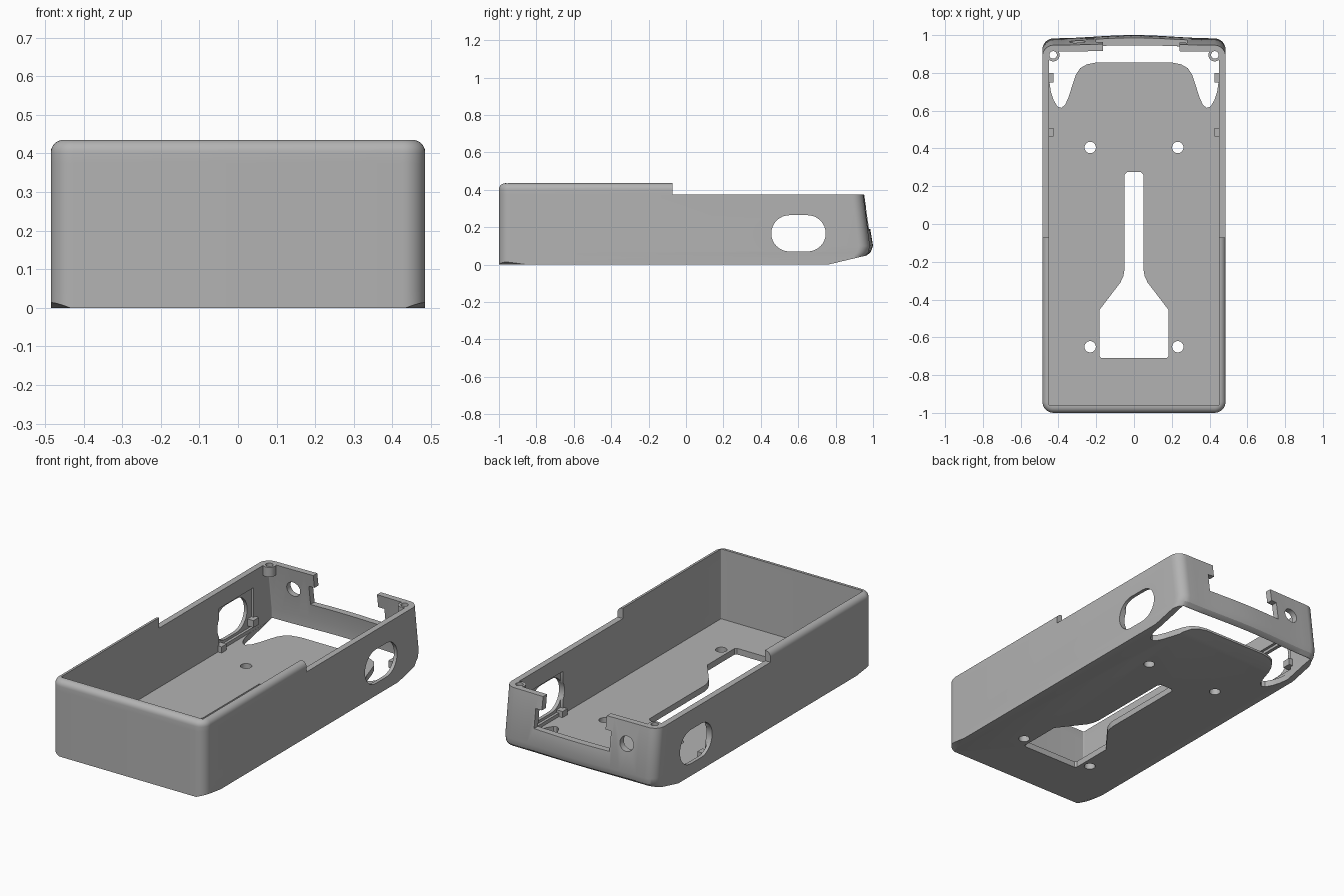
import bpy, bmesh
from math import sin, cos, pi
from mathutils import Vector

cube = bpy.data.objects.get("Cube")
if cube:
    bpy.data.objects.remove(cube)

grey = bpy.data.materials.new("light_grey_plastic")
grey.use_nodes = True
GREY = (0.45, 0.45, 0.45, 1)
grey.diffuse_color = GREY
grey.node_tree.nodes["Principled BSDF"].inputs["Base Color"].default_value = GREY


def make(name, bm):
    bmesh.ops.recalc_face_normals(bm, faces=bm.faces)
    mesh = bpy.data.meshes.new(name)
    bm.to_mesh(mesh)
    bm.free()
    mesh.materials.append(grey)
    ob = bpy.data.objects.new(name, mesh)
    bpy.context.collection.objects.link(ob)
    return ob


def loft(rings):
    """Closed solid through rings with equal point counts."""
    bm = bmesh.new()
    loops = [[bm.verts.new(p) for p in r] for r in rings]
    n = len(loops[0])
    for a, b in zip(loops, loops[1:]):
        for i in range(n):
            j = (i + 1) % n
            bm.faces.new((a[i], a[j], b[j], b[i]))
    bm.faces.new(loops[0][::-1])
    bm.faces.new(loops[-1])
    return bm


def prism(name, outline, lo, hi, axis="z"):
    """Extrude a 2D outline along an axis."""
    place = {"x": lambda a, b, c: (c, a, b),
             "y": lambda a, b, c: (a, c, b),
             "z": lambda a, b, c: (a, b, c)}[axis]
    return make(name, loft([[place(a, b, c) for a, b in outline] for c in (lo, hi)]))


def box(name, x0, x1, y0, y1, z0, z1):
    return prism(name, [(x0, y0), (x1, y0), (x1, y1), (x0, y1)], z0, z1)


def circle(cx, cy, r, n=32):
    return [(cx + r * cos(2 * pi * i / n), cy + r * sin(2 * pi * i / n)) for i in range(n)]


def mirrored(half):
    return half + [(-x, y) for x, y in reversed(half)]


def ring(z, hx, front, back, r, bulge=0):
    """Rounded rectangle with a gently bowed back edge."""
    pts = []
    for cx, cy, start in ((hx - r, front + r, -pi / 2), (hx - r, back - r, 0),
                          (-hx + r, back - r, pi / 2), (-hx + r, front + r, pi)):
        pts += [(cx + r * cos(start + pi / 2 * i / 8),
                 cy + r * sin(start + pi / 2 * i / 8), z) for i in range(9)]
        if start == 0:
            w = hx - r
            pts += [(w * (1 - i / 8), back + bulge * sin(pi * i / 16) ** 2, z)
                    for i in range(1, 16)]
    return pts


def apply_boolean(ob, tool, operation="DIFFERENCE"):
    mod = ob.modifiers.new("cut", "BOOLEAN")
    mod.operation, mod.solver, mod.object = operation, "EXACT", tool
    deps = bpy.context.evaluated_depsgraph_get()
    mesh = bpy.data.meshes.new_from_object(ob.evaluated_get(deps))
    ob.modifiers.clear()
    ob.data = mesh
    bpy.data.objects.remove(tool)


# Outer shell: leaning back wall, filleted top edge
HX, FLOOR, RIM, TOP, FILLET = 0.485, 0.035, 0.375, 0.435, 0.033
rings = [ring(0, HX, -1, 0.94, 0.06),
         ring(0.045, HX, -1, 0.955, 0.06, 0.005),
         ring(0.065, HX, -1, 0.975, 0.06, 0.012),
         ring(0.1, HX, -1, 0.983, 0.06, 0.017),
         ring(RIM, HX, -1, 0.947, 0.06, 0.008)]
for i in range(7):
    a = pi / 2 * i / 6
    d = FILLET * (1 - cos(a))
    rings.append(ring(TOP - FILLET + FILLET * sin(a), HX - d, -1 + d, 0.943 - d, 0.06 - d))
bm = loft(rings)

# Sloped rear underside and clipped front bottom corners
planes = [((0, 0.76, 0), Vector((0, 0.045, -0.19)))]
for s in (-1, 1):
    planes.append(((s * 0.435, -1, 0), Vector((s / 0.05, -1 / 0.15, -1 / 0.02))))
for co, normal in planes:
    geom = bm.verts[:] + bm.edges[:] + bm.faces[:]
    bmesh.ops.bisect_plane(bm, geom=geom, plane_co=co, plane_no=normal, clear_outer=True)
    bmesh.ops.holes_fill(bm, edges=[e for e in bm.edges if e.is_boundary], sides=0)
case = make("case_tray", bm)

# Inner cavity and lowered rear rim
cavity = make("cavity", loft([ring(FLOOR, 0.45, -0.96, 0.95, 0.005, 0.01),
                              ring(0.1, 0.45, -0.96, 0.948, 0.005, 0.012),
                              ring(RIM, 0.45, -0.96, 0.912, 0.005, 0.006),
                              ring(0.6, 0.45, -0.96, 0.88, 0.005)]))
apply_boolean(case, cavity)
apply_boolean(case, box("rim_step", -0.6, 0.6, -0.072, 1.2, RIM, 0.6))

# Screw bosses in the rear corners
for s in (-1, 1):
    apply_boolean(case, prism("boss", circle(s * 0.428, 0.895, 0.034), 0.32, RIM), "UNION")
for s in (-1, 1):
    apply_boolean(case, prism("boss_hole", circle(s * 0.428, 0.895, 0.02), 0.28, 0.5))

# Rear floor opening around the floor tongue
opening = [(0, 0.855), (0.2, 0.855), (0.25, 0.845), (0.285, 0.825), (0.308, 0.79),
           (0.325, 0.74), (0.345, 0.675), (0.365, 0.63), (0.385, 0.615), (0.405, 0.622),
           (0.425, 0.655), (0.44, 0.7), (0.449, 0.76), (0.449, 0.93), (0, 0.945)]
apply_boolean(case, prism("rear_opening", mirrored(opening[1:-1]), -0.1, 0.06))

# Keyhole slot and mounting holes in the floor
slot = [(0.035, 0.275), (0.05, 0.26), (0.05, -0.24), (0.056, -0.275), (0.072, -0.31),
        (0.183, -0.455), (0.183, -0.7), (0.173, -0.71)]
apply_boolean(case, prism("slot", mirrored(slot), -0.1, 0.1))
for x in (-0.232, 0.232):
    for y in (0.405, -0.65):
        apply_boolean(case, prism("mount_hole", circle(x, y, 0.03), -0.1, 0.1))

# Side windows: stadium hole with a shallow inner recess
stadium = []
for i in range(34):
    a = -pi / 2 + pi * (i % 17) / 16 + (pi if i > 16 else 0)
    stadium.append(((0.65 if i < 17 else 0.553) + 0.097 * cos(a), 0.167 + 0.097 * sin(a)))
for s in (-1, 1):
    x0, x1 = sorted((s * 0.4, s * 0.6))
    apply_boolean(case, prism("side_window", stadium, x0, x1, "x"))
    x0, x1 = sorted((s * 0.44, s * 0.465))
    apply_boolean(case, box("recess", x0, x1, 0.47, 0.785, 0.055, 0.28))

# Rear wall notch with hooked ends, and round port
apply_boolean(case, box("notch_top", -0.165, 0.24, 0.85, 1.1, 0.28, 0.5))
apply_boolean(case, box("notch_low", -0.2, 0.28, 0.85, 1.1, 0.19, 0.3))
apply_boolean(case, prism("port", circle(-0.3, 0.255, 0.042), 0.8, 1.1, "y"))

bpy.ops.object.select_all(action="DESELECT")
case.select_set(True)
bpy.context.view_layer.objects.active = case
bpy.ops.object.shade_smooth_by_angle(angle=pi / 6)

# Small retaining tabs beside the windows
for side, s in (("left", 1), ("right", -1)):
    x0, x1 = sorted((s * 0.427, s * 0.468))
    box(side + "_front_tab", x0, x1, 0.462, 0.507, FLOOR, 0.07)
    box(side + "_rear_tab", x0, x1, 0.75, 0.8, 0.07, 0.11)
